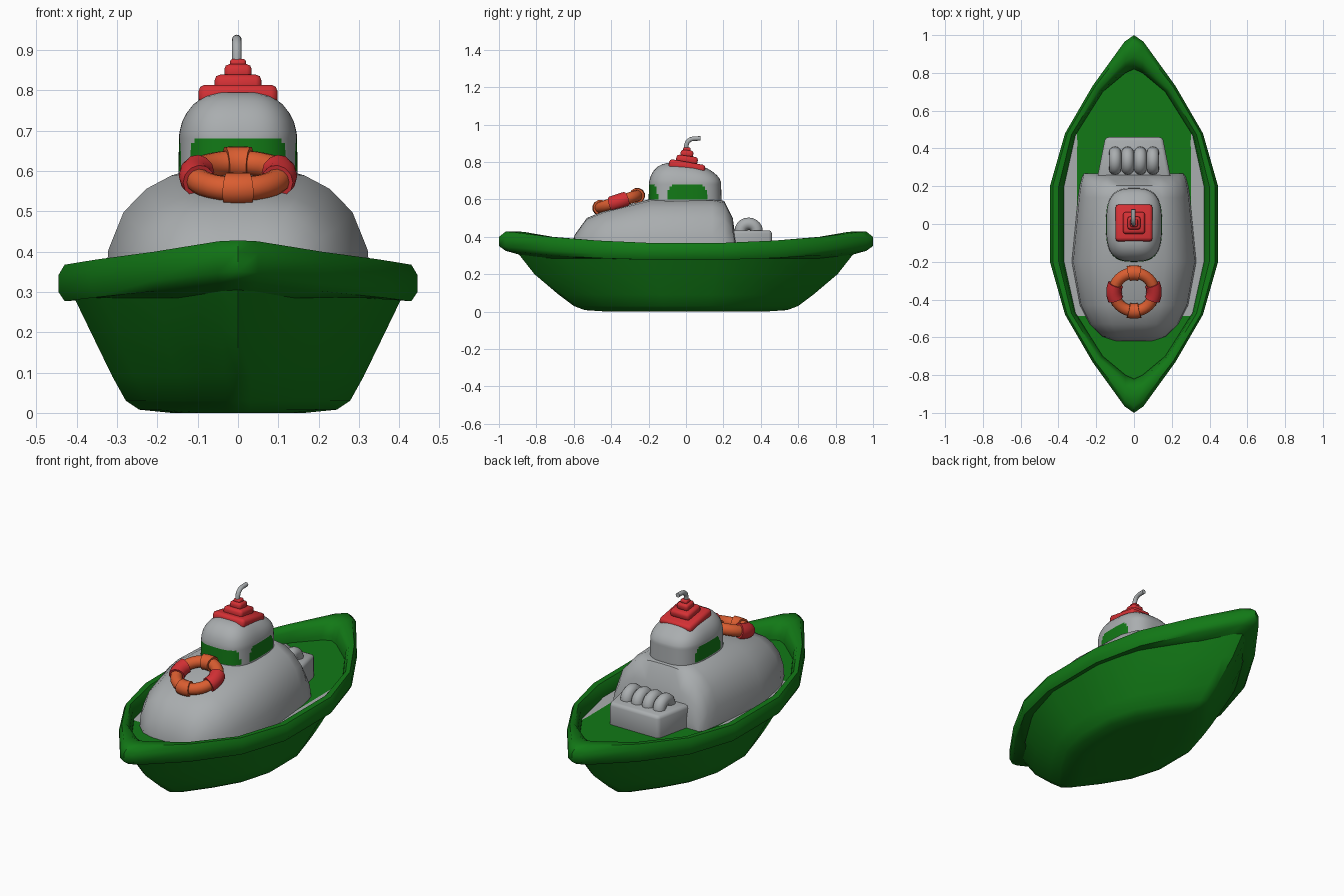
import bpy, bmesh, math
from mathutils import Vector, Matrix

if "Cube" in bpy.data.objects:
    bpy.data.objects.remove(bpy.data.objects["Cube"])

def material(name, col):
    m = bpy.data.materials.new(name)
    m.diffuse_color = (*col, 1)
    m.use_nodes = True
    m.node_tree.nodes["Principled BSDF"].inputs["Base Color"].default_value = m.diffuse_color
    return m

GREEN = material("green", (0.006, 0.19, 0.008))
GREY = material("grey", (0.40, 0.42, 0.43))
RED = material("red", (0.66, 0.03, 0.035))
ORANGE = material("orange", (0.70, 0.11, 0.03))

def finish(name, bm, mat, angle=40):
    bmesh.ops.recalc_face_normals(bm, faces=bm.faces)
    me = bpy.data.meshes.new(name)
    bm.to_mesh(me)
    bm.free()
    ob = bpy.data.objects.new(name, me)
    bpy.context.collection.objects.link(ob)
    me.materials.append(mat)
    bpy.ops.object.select_all(action='DESELECT')
    ob.select_set(True)
    bpy.context.view_layer.objects.active = ob
    bpy.ops.object.shade_smooth_by_angle(angle=math.radians(angle))
    return ob

def loft(name, rings, mat, closed=False, caps=True, angle=40):
    """Skin a list of closed cross-section rings."""
    bm = bmesh.new()
    vs = [[bm.verts.new(p) for p in r] for r in rings]
    n = len(vs[0])
    for i in range(len(vs) if closed else len(vs) - 1):
        a, b = vs[i], vs[(i + 1) % len(vs)]
        for j in range(n):
            k = (j + 1) % n
            bm.faces.new((a[j], a[k], b[k], b[j]))
    if caps and not closed:
        bm.faces.new(vs[0])
        bm.faces.new(vs[-1])
    return finish(name, bm, mat, angle)

def around(quarter):
    """Mirror a quarter outline (side to bow tip) into a full loop."""
    right = [(x, -y) for x, y in reversed(quarter)] + quarter
    return right + [(-x, y) for x, y in reversed(right[1:-1])]

OUTER = around([(0.445, 0.2), (0.365, 0.48), (0.22, 0.73), (0.05, 0.965), (0, 1.0)])
INNER = around([(0.37, 0.2), (0.31, 0.47), (0.165, 0.70), (0.045, 0.80), (0, 0.82)])

# Hull below the rim
levels = [(0.92, 0.92, 0.29), (0.82, 0.81, 0.2), (0.70, 0.68, 0.09),
          (0.625, 0.60, 0.03), (0.55, 0.54, 0.008), (0.37, 0.42, 0.0)]
rings = []
for i, (sx, sy, z) in enumerate(levels):
    rings.append([(x * sx, y * sy, z + (0.05 * y * y if i == 0 else 0)) for x, y in OUTER])
loft("hull", rings, GREEN, angle=45)

# Thick rolled rim
section = [(0.2, 0), (0, 0.25), (0, 0.72), (0.2, 1), (0.62, 1), (0.87, 0.75), (1, 0.3)]
rings = []
for (ox, oy), (ix, iy) in zip(OUTER, INNER):
    zb, zt = 0.275 + 0.05 * oy * oy, 0.365 + 0.065 * oy * oy
    if abs(oy) > 0.99:
        zb, zt = 0.325, 0.428
    ring = [(ox + (ix - ox) * f, oy + (iy - oy) * f, zb + (zt - zb) * g) for f, g in section]
    ring.append((ix, iy, 0.285))
    rings.append(ring)
loft("rim", rings, GREEN, closed=True, angle=50)

# Deck
loft("deck", [[(x * 1.02, y * 1.02, z) for x, y in INNER] for z in (0.29, 0.305)], GREY)

# Rounded lower cabin, lofted front to back
half = [(1, 0), (0.975, 0.36), (0.86, 0.67), (0.69, 0.86), (0.5, 0.97), (0.25, 1)]
prof = half + [(0, 1.005)] + [(-x, z) for x, z in reversed(half)]
stations = [(-0.62, 0.10, 0.33), (-0.595, 0.17, 0.41), (-0.53, 0.235, 0.50),
            (-0.43, 0.287, 0.54), (-0.2, 0.33, 0.598), (0.14, 0.297, 0.603),
            (0.205, 0.287, 0.59), (0.25, 0.275, 0.50), (0.268, 0.265, 0.37)]
loft("lower_cabin", [[(x * w, y, 0.295 + z * (t - 0.295)) for x, z in prof]
                     for y, w, t in stations], GREY, angle=50)

# Wheelhouse with painted windows
zs = [(0.50, 1), (0.59, 1)] + [(0.60 + 0.01 * i, 1 - 0.0015 * i) for i in range(10)]
zs += [(0.70, 0.975), (0.72, 0.94), (0.74, 0.87), (0.76, 0.76), (0.775, 0.63), (0.785, 0.48), (0.79, 0.3)]
rings = []
for z, s in zs:
    ring = []
    for i in range(96):
        a = 2 * math.pi * i / 96
        c, d = math.cos(a), math.sin(a)
        r = (abs(c / 0.148) ** 3 + abs(d / 0.195) ** 3) ** (-1 / 3)
        y = r * d * s - 0.005
        tilt = -0.1 * y * min(1, max(0, (z - 0.69) / 0.08))
        ring.append((r * c * s, y, z + tilt))
    rings.append(ring)
house = loft("wheelhouse", rings, GREY, angle=60)
house.data.materials.append(GREEN)
for p in house.data.polygons:
    x, y, z = p.center
    if 0.60 < z < 0.68:
        curve = ((z - 0.60) / 0.08) ** 3
        side = abs(x) > 0.1 and abs(y - 0.005) < 0.108 - 0.03 * curve
        front = y < -0.152 - 0.015 * curve
        if side or front:
            p.material_index = 1

# Stepped red funnel, leaning with the roof
for i, (h, z0, z1, tilt) in enumerate([(0.098, 0.75, 0.80, -10), (0.058, 0.79, 0.833, -8),
                                       (0.034, 0.825, 0.863, -5), (0.02, 0.855, 0.878, 0)]):
    bm = bmesh.new()
    m = (Matrix.Translation((0, 0.005, (z0 + z1) / 2)) @ Matrix.Rotation(math.radians(tilt), 4, 'X')
         @ Matrix.Diagonal((2 * h, 2 * h, z1 - z0, 1)))
    bmesh.ops.create_cube(bm, size=1, matrix=m)
    bmesh.ops.bevel(bm, geom=bm.edges[:], offset=(z1 - z0) * 0.32, segments=2, profile=0.5, affect='EDGES')
    finish("funnel_tier_%d" % (i + 1), bm, RED, 50)

def tube(name, pts, r, mat, closed=False, axis=Vector((1, 0, 0)), sides=12):
    """Round tube along a planar path whose plane normal is axis."""
    rings = []
    n = len(pts)
    for i, p in enumerate(pts):
        if closed:
            t = pts[(i + 1) % n] - pts[i - 1]
        else:
            t = pts[min(i + 1, n - 1)] - pts[max(i - 1, 0)]
        u = t.normalized().cross(axis)
        rings.append([p + r * (u * math.cos(2 * math.pi * k / sides) + axis * math.sin(2 * math.pi * k / sides))
                      for k in range(sides)])
    return loft(name, rings, mat, closed=closed, angle=50)

# Bent pipe on top
path = [(0, 0.86), (0.002, 0.89), (0.008, 0.908), (0.022, 0.92), (0.04, 0.925), (0.078, 0.926)]
tube("pipe", [Vector((-0.003, y, z)) for y, z in path], 0.012, GREY)

# Life ring with four bands, leaning on the cabin
tilt = Matrix.Translation((0, -0.36, 0.588)) @ Matrix.Rotation(math.radians(18), 4, 'X')
normal = (tilt.to_3x3() @ Vector((0, 0, 1))).normalized()

def arc(a0, a1, n, R=0.106):
    return [tilt @ Vector((R * math.cos(a), R * math.sin(a), 0))
            for a in (math.radians(a0 + (a1 - a0) * i / n) for i in range(n + 1))]

tube("life_ring", arc(0, 360, 32)[:-1], 0.031, ORANGE, True, normal)
for name, a, w, mat in [("red_band_right", 0, 23, RED), ("red_band_left", 180, 23, RED),
                        ("orange_band_back", 90, 16, ORANGE), ("orange_band_front", 270, 16, ORANGE)]:
    tube(name, arc(a - w, a + w, 6), 0.041, mat, False, normal)

# Box behind the cabin
bm = bmesh.new()
bmesh.ops.create_cube(bm, size=1)
for v in bm.verts:
    back = v.co.y > 0
    top = v.co.z > 0
    w = 0.152 if back else 0.20
    v.co = (math.copysign(w, v.co.x), 0.46 if back else 0.22, 0.435 if top else 0.29)
bmesh.ops.bevel(bm, geom=bm.edges[:], offset=0.018, segments=2, profile=0.5, affect='EDGES')
finish("rear_box", bm, GREY, 50)

# Rope coil lying on the box
for i in range(4):
    x = -0.1 + i * 0.0667
    pts = [Vector((x, 0.335 + 0.043 * math.cos(a), 0.43 + 0.04 * math.sin(a)))
           for a in (2 * math.pi * k / 20 for k in range(20))]
    tube("coil_loop_%d" % (i + 1), pts, 0.033, GREY, True)
